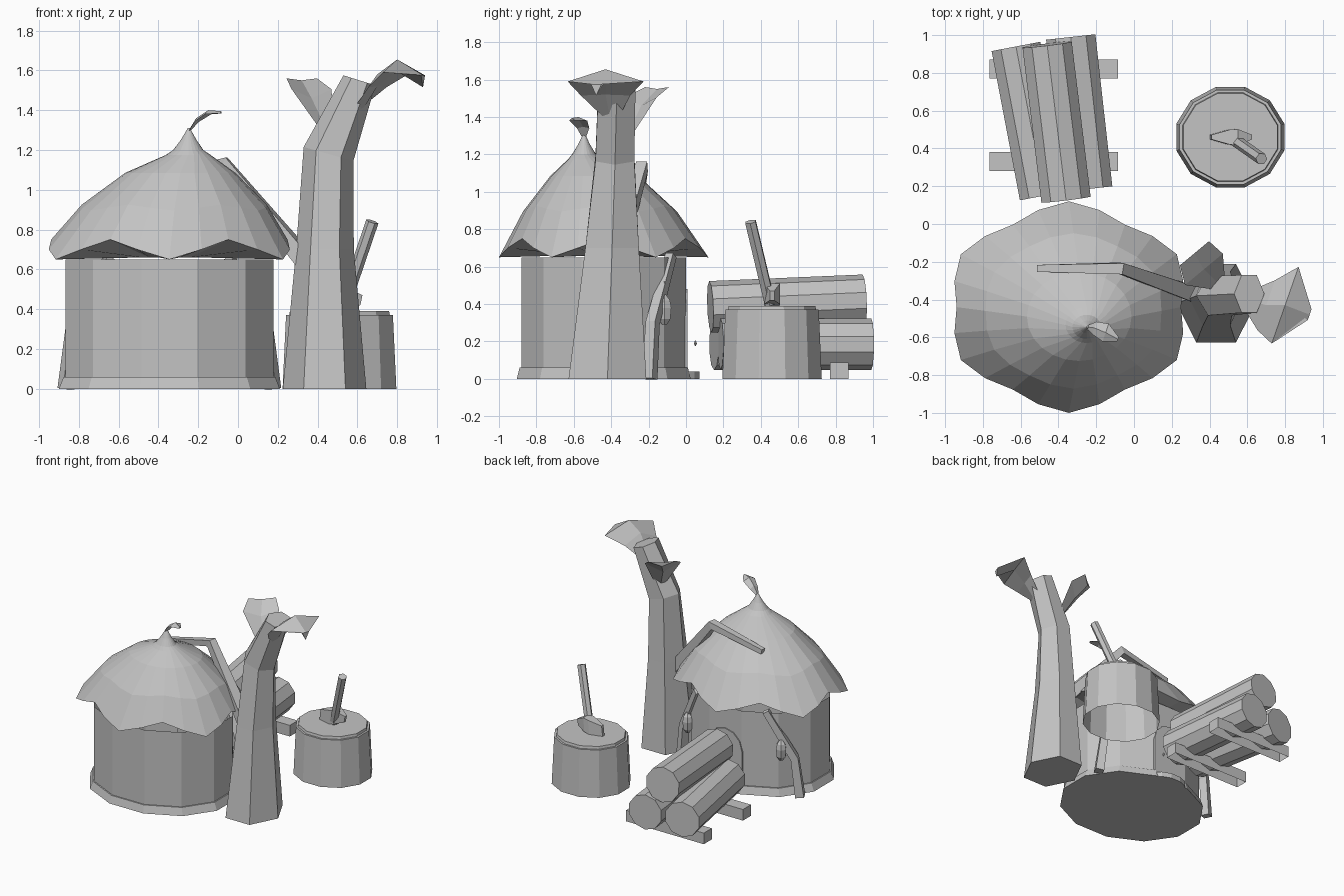
import bpy, bmesh, math
from mathutils import Vector

if "Cube" in bpy.data.objects:
    bpy.data.objects.remove(bpy.data.objects["Cube"], do_unlink=True)

GREY = (0.55, 0.55, 0.55, 1)
mat = bpy.data.materials.new("plain grey")
mat.use_nodes = True
mat.diffuse_color = GREY
mat.node_tree.nodes["Principled BSDF"].inputs["Base Color"].default_value = GREY

HX, HY = -0.345, -0.44  # hut centre


def loft(name, rings, bottom=True, top=True):
    """Skin a list of equal rings of points, with optional end caps."""
    bm = bmesh.new()
    rows = [[bm.verts.new(p) for p in ring] for ring in rings]
    n = len(rows[0])
    for a, b in zip(rows, rows[1:]):
        for i in range(n):
            j = (i + 1) % n
            bm.faces.new((a[i], a[j], b[j], b[i]))
    if bottom:
        bm.faces.new(rows[0][::-1])
    if top:
        bm.faces.new(rows[-1])
    bmesh.ops.recalc_face_normals(bm, faces=bm.faces)
    mesh = bpy.data.meshes.new(name)
    bm.to_mesh(mesh)
    bm.free()
    mesh.materials.append(mat)
    bpy.context.collection.objects.link(bpy.data.objects.new(name, mesh))


def ellipse(cx, cy, z, rx, ry, n, turn=0.0, tilt=0.0):
    """Ring of points; tilt raises the -x side."""
    angles = [math.tau * i / n + turn for i in range(n)]
    return [(cx + rx * math.cos(a), cy + ry * math.sin(a), z - tilt * math.cos(a)) for a in angles]


def rod(name, points, radii, sides=4, turn=math.pi / 4):
    """Tube with flat sides along a path."""
    pts = [Vector(p) for p in points]
    rings = []
    for i, p in enumerate(pts):
        d = (pts[min(i + 1, len(pts) - 1)] - pts[max(i - 1, 0)]).normalized()
        u = d.cross(Vector((0, 0, 1))).normalized()
        v = u.cross(d)
        rings.append([p + radii[i] * (u * math.cos(a) + v * math.sin(a))
                      for a in (math.tau * k / sides + turn for k in range(sides))])
    loft(name, rings)


def leaf(name, rows, side, thick):
    """Leaf from rows of (ridge point, half width, drop of the edges)."""
    side = Vector(side).normalized()
    up = Vector((0, 0, 1))
    rings = []
    for point, width, drop in rows:
        p = Vector(point)
        rings.append([p - side * width - up * drop, p, p + side * width - up * drop, p - up * thick])
    loft(name, rings)


# Hut wall and foot
T = math.radians(15)
K = 1 / math.cos(T)
loft("hut_wall", [ellipse(HX, HY, z, 0.523 * K, 0.44 * K, 12, T) for z in (0.0, 0.65)], top=False)
loft("hut_foot", [ellipse(HX, HY, 0, 0.555 * K, 0.465 * K, 12, T),
                  ellipse(HX, HY, 0.06, 0.532 * K, 0.45 * K, 12, T)])

# Thatched roof: shallow underside, scalloped rim, tip leaning forward
rings = [ellipse(HX, HY, 0.66, 0.2, 0.17, 24)]
for cx, cy, z, size, wave in ((HX, HY, 0.70, 0.95, 0.05), (-0.32, -0.46, 0.91, 0.72, 0.015),
                              (-0.29, -0.49, 1.085, 0.42, 0.0), (-0.25, -0.535, 1.175, 0.17, 0.0),
                              (-0.25, -0.545, 1.2, 0.115, 0.0), (-0.248, -0.545, 1.25, 0.06, 0.0),
                              (-0.247, -0.545, 1.31, 0.008, 0.0)):
    ring = []
    for i in range(24):
        a = math.tau * i / 24
        c = -math.cos(6 * a)  # +1 at the drooping points
        r = size + wave * c
        ring.append((cx + 0.66 * r * math.cos(a), cy + 0.56 * r * math.sin(a), z - wave * c))
    rings.append(ring)
loft("roof", rings)
leaf("roof_tip_leaf", [((-0.247, -0.545, 1.3), 0.01, 0.01), ((-0.21, -0.55, 1.36), 0.035, 0.02),
                       ((-0.15, -0.575, 1.4), 0.05, 0.02), ((-0.085, -0.61, 1.395), 0.012, 0.01)],
     (0.35, 1, 0), 0.012)

# Door at the back
arch = [(-0.15, 0.0), (-0.15, 0.33)]
arch += [(0.15 * math.cos(a), 0.33 + 0.15 * math.sin(a)) for a in (math.pi * k / 6 for k in range(5, 0, -1))]
arch += [(0.15, 0.33), (0.15, 0.0)]
loft("door", [[(HX + x, y, z) for x, z in arch] for y in (-0.05, 0.008)])
loft("door_knob", [ellipse(HX + 0.1, 0.05, 0.19 + dz, r, r, 6) for dz, r in ((-0.014, 0.003), (0, 0.01), (0.014, 0.003))])
loft("doorstep", [ellipse(HX, -0.03, z, 0.16, 0.105, 12, T) for z in (0, 0.04)])

# Leaning posts with hanging lanterns on both sides of the door
for s, side in ((1, "left"), (-1, "right")):
    rod("post_" + side, [(HX + s * 0.52, HY + 0.245, 0.0), (HX + s * 0.485, HY + 0.262, 0.3),
                         (HX + s * 0.3, HY + 0.36, 0.66)], [0.045, 0.04, 0.033])
    lx, ly = HX + s * 0.41, HY + 0.325
    loft("lantern_" + side, [ellipse(lx, ly, z, r, r, 6) for z, r in
                             ((0.29, 0.015), (0.32, 0.036), (0.38, 0.042), (0.42, 0.034), (0.45, 0.01))])
    loft("lantern_cord_" + side, [ellipse(lx, ly, z, 0.006, 0.006, 4) for z in (0.44, 0.52)])

# Tree trunk
loft("tree_trunk", [ellipse(0.435, -0.42, 0.0, 0.21, 0.24, 6),
                    ellipse(0.437, -0.395, 0.7, 0.145, 0.165, 6),
                    ellipse(0.455, -0.38, 1.18, 0.125, 0.12, 6, 0, 0.035),
                    ellipse(0.61, -0.37, 1.55, 0.08, 0.115, 6, 0, 0.025)])

# Tree foliage and the branch that rests on the roof
leaf("tree_leaf_large", [((0.6, -0.4, 1.42), 0.05, 0.01), ((0.7, -0.43, 1.58), 0.14, 0.065),
                         ((0.8, -0.43, 1.655), 0.215, 0.065), ((0.93, -0.48, 1.575), 0.03, 0.0)],
     (0.35, 1, 0), 0.06)
leaf("tree_leaf_small", [((0.46, -0.33, 1.27), 0.03, 0.0), ((0.37, -0.24, 1.46), 0.13, -0.045),
                         ((0.32, -0.155, 1.55), 0.1, -0.01)],
     (0.77, 0.64, 0), 0.03)
rod("branch", [(0.34, -0.38, 0.64), (-0.07, -0.235, 1.135), (-0.51, -0.235, 1.04)], [0.06, 0.042, 0.026])

# Chopping block, open below
SX, SY = 0.51, 0.46
loft("chopping_block", [ellipse(SX, SY, z, r, r * 0.93, 12, T) for z, r in
                        ((0, 0.296), (0.37, 0.278), (0.37, 0.262), (0.39, 0.258))], bottom=False)

# Axe stuck in the block
rod("axe_handle", [(0.525, 0.45, 0.4), (0.675, 0.345, 0.84)], [0.032, 0.032], 6, 0)
loft("axe_head", [[(x, SY - w, z0), (x, SY + w, z0), (x + 0.01, SY + w, z1), (x + 0.01, SY - w, z1)]
                  for x, w, z0, z1 in ((0.4, 0.012, 0.38, 0.47), (0.5, 0.04, 0.39, 0.5),
                                       (0.54, 0.042, 0.4, 0.51), (0.615, 0.012, 0.42, 0.47))])

# Log pile on two sleepers, which are open below
for name, y in (("sleeper_front", 0.28), ("sleeper_back", 0.77)):
    loft(name, [[(-0.765, y, z), (-0.085, y, z), (-0.085, y + 0.1, z), (-0.765, y + 0.1, z)]
                for z in (0, 0.088)], bottom=False)
for name, a, b in (("log_right", (-0.475, 0.15, 0.185), (-0.625, 0.94, 0.185)),
                   ("log_left", (-0.245, 0.185, 0.185), (-0.335, 0.99, 0.185)),
                   ("log_top", (-0.36, 0.13, 0.385), (-0.46, 0.95, 0.42))):
    rod(name, [a, b], [0.138, 0.138], 10, math.pi / 10)
